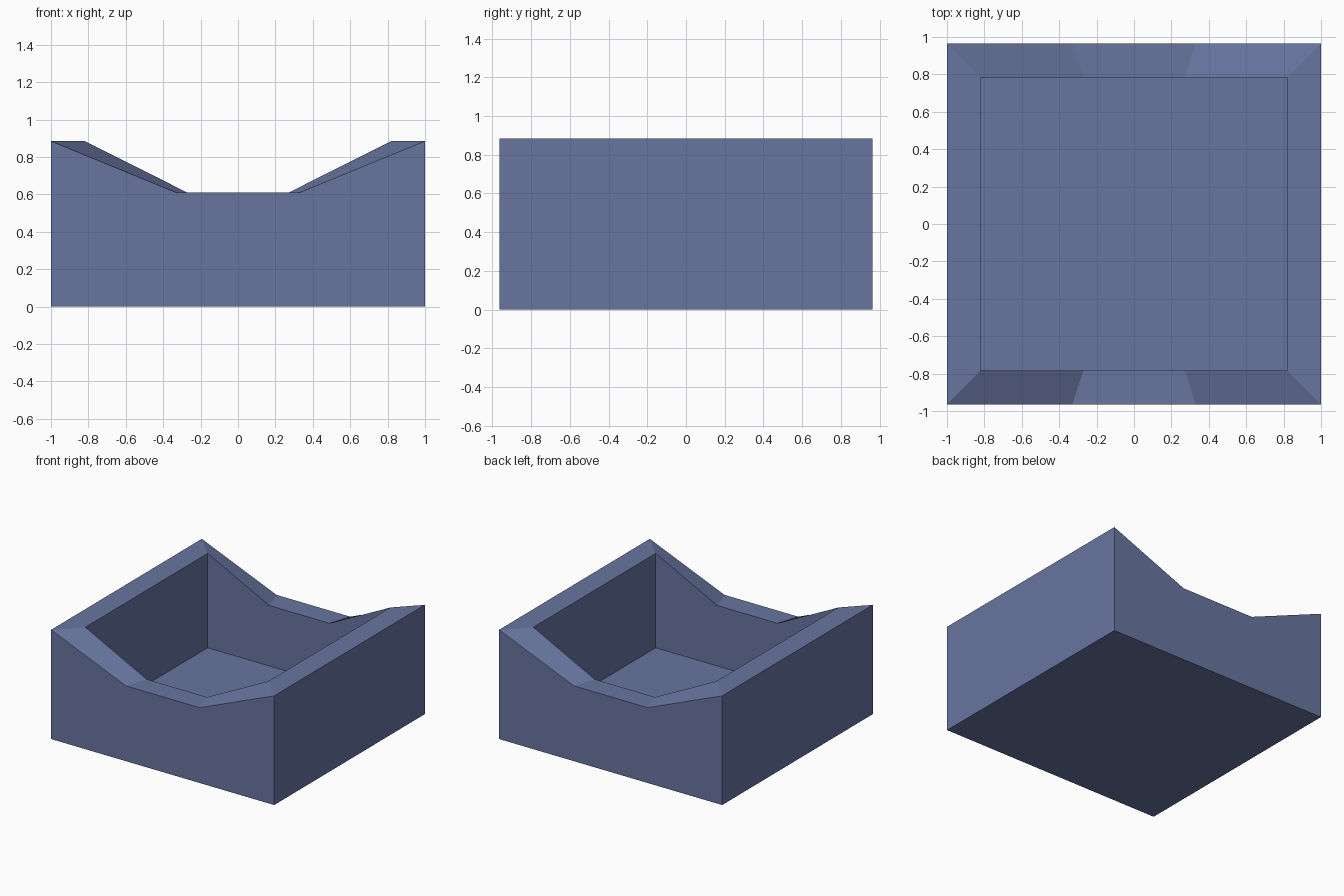
import bpy
import bmesh

if "Cube" in bpy.data.objects:
    bpy.data.objects.remove(bpy.data.objects["Cube"])

HALF_X, HALF_Y = 1.0, 0.965
RIM_HIGH, RIM_LOW = 0.885, 0.61
FLOOR_Z = 0.12
INNER_X, INNER_Y = 0.82, 0.783
DIP = 0.33  # half width of the low part of the rim, as a share of the half width

bm = bmesh.new()


def ring(half_x, half_y, z_end, z_mid):
    """Eight-point loop; the front and back edges may dip in the middle."""
    row = [(-1, z_end), (-DIP, z_mid), (DIP, z_mid), (1, z_end)]
    front = [bm.verts.new((x * half_x, -half_y, z)) for x, z in row]
    back = [bm.verts.new((x * half_x, half_y, z)) for x, z in reversed(row)]
    return front + back


# Loops run up the outside, over the rim and down to the inner floor
loops = [
    ring(HALF_X, HALF_Y, 0, 0),
    ring(HALF_X, HALF_Y, RIM_HIGH, RIM_LOW),
    ring(INNER_X, INNER_Y, RIM_HIGH, RIM_LOW),
    ring(INNER_X, INNER_Y, FLOOR_Z, FLOOR_Z),
]
for a, b in zip(loops, loops[1:]):
    for i in range(8):
        j = (i + 1) % 8
        bm.faces.new((a[i], a[j], b[j], b[i]))

# Underside and inner floor
bm.faces.new(loops[0][::-1])
bm.faces.new(loops[-1])
bmesh.ops.recalc_face_normals(bm, faces=bm.faces)

mesh = bpy.data.meshes.new("open_bin")
bm.to_mesh(mesh)
bm.free()

paint = bpy.data.materials.new("slate blue")
paint.diffuse_color = (0.138, 0.178, 0.352, 1)
paint.use_nodes = True
paint.node_tree.nodes["Principled BSDF"].inputs["Base Color"].default_value = paint.diffuse_color
mesh.materials.append(paint)

bin_object = bpy.data.objects.new("open_bin", mesh)
bpy.context.collection.objects.link(bin_object)
